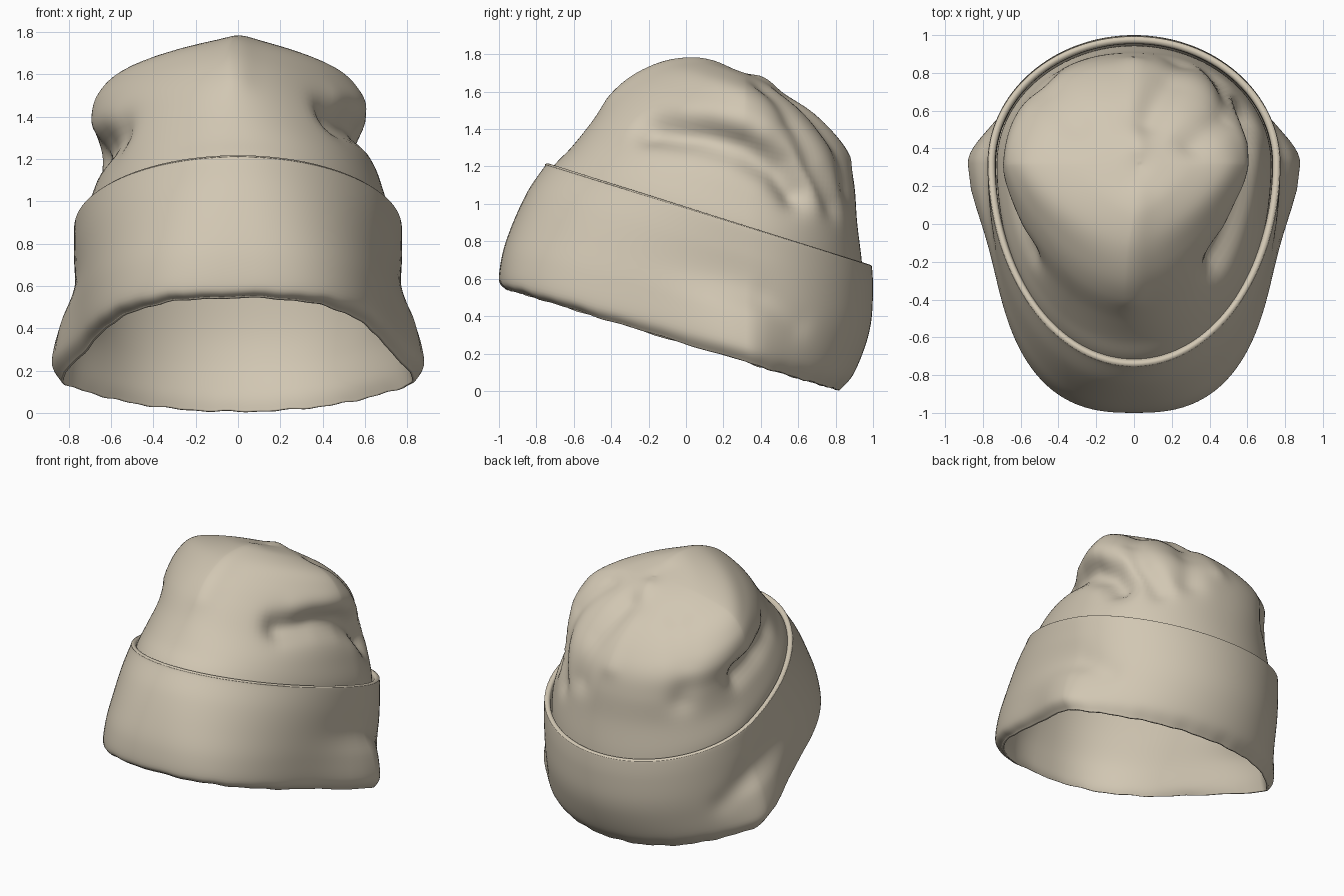
import bpy, bmesh, math
from mathutils import Vector

SEG, SUB, YW = 128, 6, 0.32

fabric = bpy.data.materials.new("beige knit")
fabric.diffuse_color = (0.64, 0.57, 0.45, 1)

# Ring: front y, front z, back y, back z, half width, side pinch, front squareness, back squareness, x shift
CUFF = [
    (-0.97, 0.545, 0.82, 0.00, 0.73, 0.11, 2.55, 2.0, 0),
    (-1.00, 0.59, 0.89, 0.08, 0.76, 0.12, 2.65, 2.0, 0),
    (-0.98, 0.74, 0.955, 0.23, 0.765, 0.08, 2.55, 2.0, 0),
    (-0.925, 0.90, 0.99, 0.37, 0.77, 0.005, 2.35, 2.0, 0),
    (-0.845, 1.07, 1.00, 0.54, 0.775, 0, 2.15, 2.0, 0),
    (-0.76, 1.195, 0.995, 0.655, 0.775, 0, 2.0, 2.0, 0),
]
CROWN = [
    (-0.71, 1.20, 0.94, 0.69, 0.725, 0, 2.05, 2.0, 0),
    (-0.615, 1.30, 0.915, 0.90, 0.68, 0, 2.05, 2.1, 0),
    (-0.51, 1.43, 0.90, 1.10, 0.645, 0, 1.85, 2.2, -0.02),
    (-0.40, 1.58, 0.865, 1.25, 0.65, 0, 1.58, 2.1, -0.04),
    (-0.28, 1.685, 0.79, 1.37, 0.62, 0, 1.42, 1.9, -0.04),
    (-0.12, 1.755, 0.68, 1.485, 0.52, 0, 1.4, 1.7, -0.03),
    (0.05, 1.775, 0.55, 1.58, 0.31, 0, 1.4, 1.6, 0),
    (0.20, 1.74, 0.43, 1.655, 0.12, 0, 1.6, 1.7, 0.02),
    (0.315, 1.695, 0.325, 1.695, 0.005, 0, 2.0, 2.0, 0.03),
]


def inset(r, d, dz=0.0):
    return (r[0] + d, r[1] + dz, r[2] - d, r[3] + dz, r[4] - d) + r[5:]


def smooth_rows(rows):
    """Catmull-Rom interpolation between the rings."""
    out = []
    for i in range(len(rows) - 1):
        quad = [rows[max(i - 1, 0)], rows[i], rows[i + 1], rows[min(i + 2, len(rows) - 1)]]
        for k in range(SUB):
            t = k / SUB
            out.append(tuple(
                0.5 * (2 * b + (c - a) * t + (2 * a - 5 * b + 4 * c - d) * t * t
                       + (3 * b - a - 3 * c + d) * t ** 3) for a, b, c, d in zip(*quad)))
    return out + [rows[-1]]


def ring_points(r):
    yf, zf, yb, zb, w, pinch, nf, nb, dx = r
    for i in range(SEG):
        a = 2 * math.pi * i / SEG
        c, s = math.cos(a), math.sin(a)
        n, length = (nf, YW - yf) if c > 0 else (nb, yb - YW)
        y = YW - math.copysign(abs(c) ** (2 / n), c) * length
        spread = 0.36 if c > 0 else 0.2
        x = w * abs(s) ** (2 / n) + pinch * math.exp(-((y - YW) / spread) ** 2) * abs(s)
        z = zf + (zb - zf) * (y - yf) / (yb - yf)
        # small gathers along the bottom edge
        low = max(0, 1 - (z - (0.25 - 0.31 * y)) / 0.12) if z < 0.75 else 0
        z += 0.005 * min(low, 1) * (1 + math.sin(23 * a) * math.sin(7 * a + 1))
        yield Vector((math.copysign(x, s) + dx, y, z))


def loft(name, rows, folds=(), close_top=False, thickness=0):
    bm = bmesh.new()
    rings = [[bm.verts.new(p) for p in ring_points(r)] for r in rows]
    for lo, hi in zip(rings, rings[1:]):
        for i in range(SEG):
            j = (i + 1) % SEG
            bm.faces.new((lo[i], lo[j], hi[j], hi[i]))
    if close_top:
        bm.faces.new(rings[-1])
    bm.normal_update()
    # folds: push the cloth along its normal near each fold path
    moves = []
    for v in bm.verts:
        push = pull = 0
        for path, radius, amount in folds:
            best = 9
            for p, q in zip(path, path[1:]):
                p, q = Vector(p), Vector(q)
                t = max(0, min(1, (v.co - p).dot(q - p) / (q - p).length_squared))
                best = min(best, (v.co - p.lerp(q, t)).length)
            d = amount * math.exp(-(best / radius) ** 2)
            push, pull = min(push, d), max(pull, d)
        moves.append(v.normal * (push + pull))
    for v, m in zip(bm.verts, moves):
        v.co += m
    for f in bm.faces:
        f.smooth = True
    mesh = bpy.data.meshes.new(name)
    bm.to_mesh(mesh)
    bm.free()
    mesh.materials.append(fabric)
    ob = bpy.data.objects.new(name, mesh)
    bpy.context.collection.objects.link(ob)
    if thickness:
        mod = ob.modifiers.new("cloth thickness", "SOLIDIFY")
        mod.thickness, mod.offset = thickness, -1
    return ob


# Folds in the crown: path, radius, amount (negative pushes in)
FOLDS = [
    ([(0.42, -0.16, 1.38), (0.56, 0.08, 1.37), (0.60, 0.3, 1.30), (0.59, 0.48, 1.18), (0.58, 0.57, 1.06)],
     0.09, -0.09),
    ([(0.48, 0.0, 1.47), (0.58, 0.2, 1.45), (0.58, 0.4, 1.38)], 0.08, 0.015),
    ([(0.3, 0.4, 1.58), (0.46, 0.55, 1.42), (0.50, 0.69, 1.2), (0.45, 0.8, 1.0)], 0.075, -0.035),
    ([(-0.50, -0.10, 1.28), (-0.62, 0.1, 1.25), (-0.65, 0.35, 1.19)], 0.09, -0.075),
    ([(-0.58, 0.0, 1.36), (-0.67, 0.25, 1.34)], 0.08, 0.012),
    ([(-0.3, 0.5, 1.5), (-0.45, 0.65, 1.3), (-0.48, 0.74, 1.1)], 0.09, -0.03),
    ([(0.06, 0.55, 1.58), (0.18, 0.74, 1.38), (0.24, 0.84, 1.1)], 0.09, -0.035),
    ([(0.0, -0.4, 1.57), (0.0, -0.1, 1.75), (0.02, 0.15, 1.75)], 0.07, 0.01),
    ([(0.02, 0.4, 1.66), (0.0, 0.85, 1.25)], 0.06, 0.015),
]

# Crown with the lining that runs down to the bottom edge
lining = [CUFF[0]] + [inset(r, 0.055) for r in CUFF[1:5]]
loft("crown", smooth_rows(lining + CROWN), FOLDS, True, 0.015)

# Turned-up cuff with rounded lip
top = CUFF[-1]
lip = [inset(top, 0.006, 0.016), inset(top, 0.022, 0.022), inset(top, 0.038, 0.01),
       inset(top, 0.042, -0.03), inset(CUFF[4], 0.045)]
CUFF_FOLDS = [
    ([(s * 0.80, 0.42, 0.50), (s * 0.72, 0.60, 0.36)], 0.08, -0.015) for s in (-1, 1)
]
loft("folded_cuff", smooth_rows(CUFF + lip), CUFF_FOLDS)
